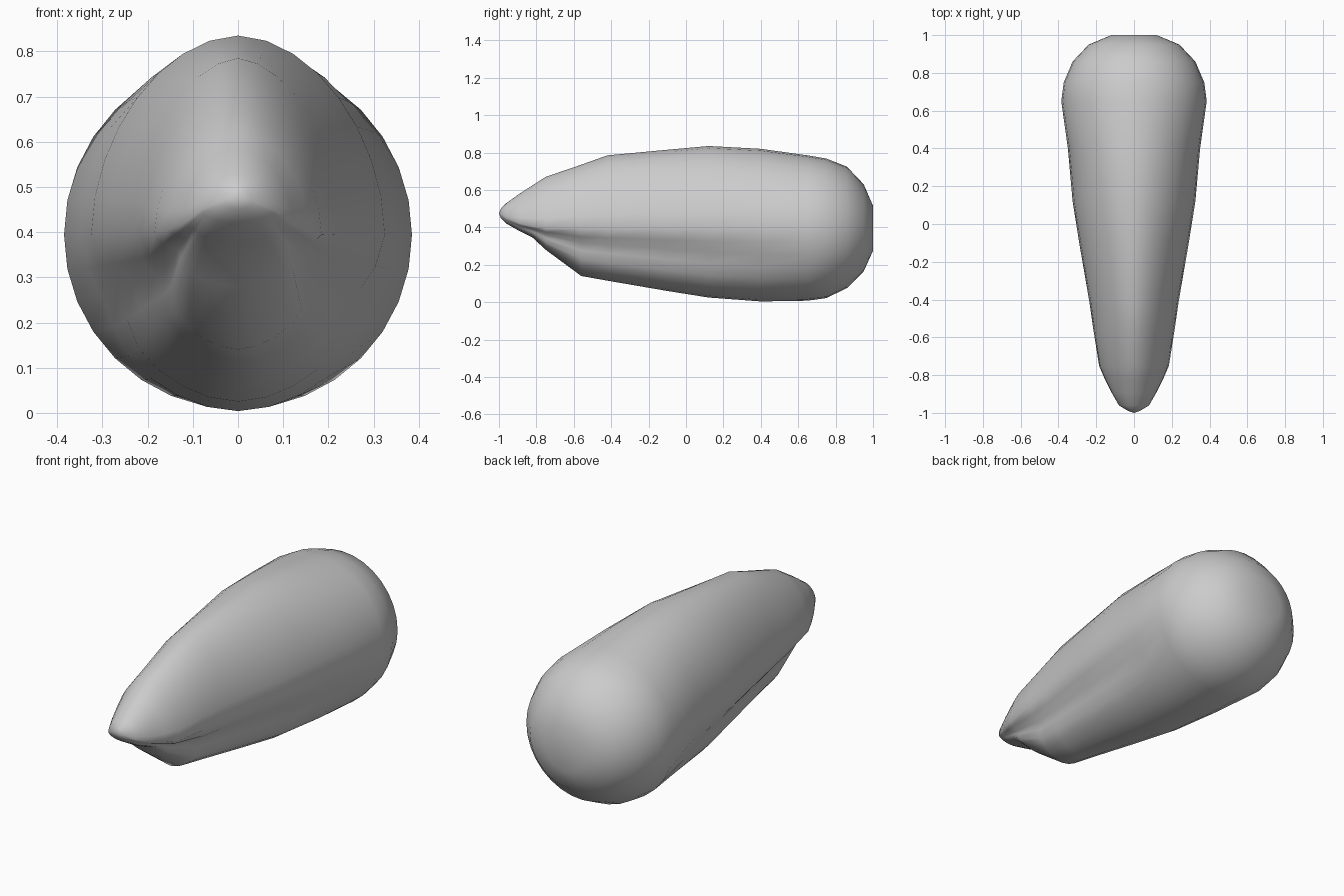
import bpy, bmesh, math

cube = bpy.data.objects.get("Cube")
if cube:
    bpy.data.objects.remove(cube, do_unlink=True)

grey = bpy.data.materials.new("plain_grey")
grey.use_nodes = True
colour = (0.6, 0.6, 0.6, 1)
grey.diffuse_color = colour
grey.node_tree.nodes["Principled BSDF"].inputs["Base Color"].default_value = colour

SIDES = 32
# Cross-sections: y, half width, widest height, top, bottom, roundness, groove
SECTIONS = [
    (-0.99, 0.03, 0.47, 0.50, 0.45, 2, 0),
    (-0.96, 0.08, 0.45, 0.53, 0.42, 2, 0),
    (-0.89, 0.12, 0.42, 0.58, 0.38, 1.9, 0.1),
    (-0.82, 0.155, 0.405, 0.625, 0.345, 1.8, 0.2),
    (-0.75, 0.185, 0.395, 0.67, 0.28, 1.75, 0.2),
    (-0.56, 0.215, 0.394, 0.735, 0.14, 1.75, 0.18),
    (-0.42, 0.235, 0.394, 0.785, 0.115, 1.75, 0.15),
    (-0.1, 0.29, 0.394, 0.815, 0.06, 1.8, 0.12),
    (0.12, 0.325, 0.394, 0.835, 0.025, 1.85, 0.1),
    (0.4, 0.35, 0.394, 0.82, 0.004, 1.9, 0.06),
    (0.65, 0.385, 0.394, 0.785, 0.008, 2, 0),
    (0.75, 0.372, 0.394, 0.768, 0.022, 2, 0),
    (0.86, 0.325, 0.394, 0.725, 0.075, 2, 0),
    (0.95, 0.24, 0.394, 0.63, 0.165, 2, 0),
    (1.0, 0.12, 0.394, 0.515, 0.275, 2, 0),
]


def section_point(section, i):
    y, width, mid, top, bottom, power, groove = section
    a = math.tau * i / SIDES
    c, s = math.cos(a), math.sin(a)
    r = (abs(c) ** power + abs(s) ** power) ** (-1 / power)
    # Shallow groove below the widest line on each side
    if s < 0:
        below = math.degrees(math.asin(-s))
        r *= 1 - groove * math.exp(-((below - 25) / 14) ** 2)
    height = top - mid if s > 0 else mid - bottom
    return (width * c * r, y, mid + height * s * r)


# Tapered body lofted from nose to rounded tail
bm = bmesh.new()
rings = [[bm.verts.new(section_point(sec, i)) for i in range(SIDES)] for sec in SECTIONS]
for a, b in zip(rings, rings[1:]):
    for i in range(SIDES):
        j = (i + 1) % SIDES
        bm.faces.new((a[i], a[j], b[j], b[i]))
for ring, centre in ((rings[0], (0, -1, 0.475)), (rings[-1], (0, 1, 0.394))):
    hub = bm.verts.new(centre)
    for i in range(SIDES):
        bm.faces.new((ring[i], ring[(i + 1) % SIDES], hub))
bmesh.ops.recalc_face_normals(bm, faces=bm.faces)
mesh = bpy.data.meshes.new("body")
bm.to_mesh(mesh)
bm.free()
mesh.materials.append(grey)
mesh.shade_smooth()
body = bpy.data.objects.new("body", mesh)
bpy.context.collection.objects.link(body)
